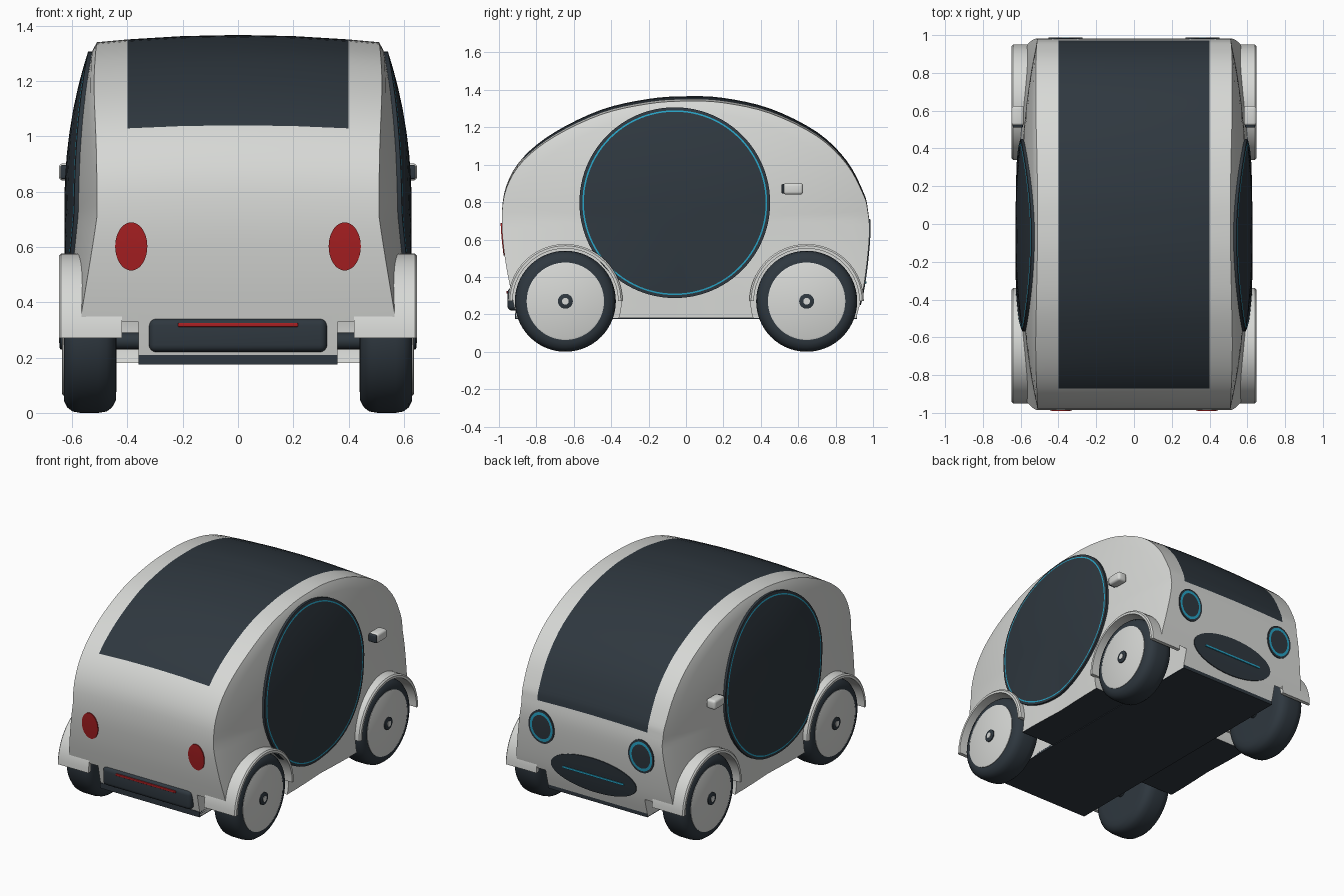
import bpy, bmesh, math
from mathutils import Vector

old = bpy.data.objects.get("Cube")
if old:
    bpy.data.objects.remove(old, do_unlink=True)


def material(name, rgb):
    m = bpy.data.materials.new(name)
    m.use_nodes = True
    m.diffuse_color = (*rgb, 1)
    m.node_tree.nodes["Principled BSDF"].inputs["Base Color"].default_value = (*rgb, 1)
    return m


WHITE = material("pale grey paint", (0.68, 0.69, 0.67))
DARK = material("dark slate", (0.028, 0.039, 0.05))
RED = material("red lamp", (0.4, 0.014, 0.016))
CYAN = material("cyan glow", (0.02, 0.36, 0.55))


def finish(name, bm, mats, angle=35):
    bmesh.ops.recalc_face_normals(bm, faces=bm.faces)
    me = bpy.data.meshes.new(name)
    bm.to_mesh(me)
    bm.free()
    for m in mats:
        me.materials.append(m)
    ob = bpy.data.objects.new(name, me)
    bpy.context.collection.objects.link(ob)
    bpy.ops.object.select_all(action='DESELECT')
    ob.select_set(True)
    bpy.context.view_layer.objects.active = ob
    bpy.ops.object.shade_smooth_by_angle(angle=math.radians(angle))
    return ob


def box(name, lo, hi, mat, bevel=0):
    bm = bmesh.new()
    bmesh.ops.create_cube(bm, size=1)
    for v in bm.verts:
        v.co = [(a + b) / 2 + c * (b - a) for a, b, c in zip(lo, hi, v.co)]
    if bevel:
        bmesh.ops.bevel(bm, geom=bm.edges[:], offset=bevel, segments=4,
                        profile=0.5, affect='EDGES')
    return finish(name, bm, [mat])


def bridge(bm, a, b, idx=0):
    # Quads between two closed rings of vertices
    n = len(a)
    for i in range(n):
        j = (i + 1) % n
        bm.faces.new((a[i], a[j], b[j], b[i])).material_index = idx


def lathe(name, pts, mat, side, y, z, n=56):
    # Spin (x, radius) points around the x axis
    bm = bmesh.new()
    rings = []
    for x, r in pts:
        rings.append([bm.verts.new((side * x, y + r * math.cos(k * math.tau / n),
                                    z + r * math.sin(k * math.tau / n))) for k in range(n)])
    for a, b in zip(rings, rings[1:]):
        bridge(bm, a, b)
    bm.faces.new(rings[0])
    bm.faces.new(rings[-1])
    return finish(name, bm, [mat])


def dish(name, radii, idx, mats, place, n=72):
    # Round plate following a surface; place(a, b, edge) maps it to space
    bm = bmesh.new()
    rings = [[bm.verts.new(place(r * math.cos(k * math.tau / n), r * math.sin(k * math.tau / n), False))
              for k in range(n)] for r in radii]
    r = radii[-1]
    rings.append([bm.verts.new(place(r * math.cos(k * math.tau / n), r * math.sin(k * math.tau / n), True))
                  for k in range(n)])
    bm.faces.new(rings[0]).material_index = idx[0]
    for k, (a, b) in enumerate(zip(rings, rings[1:])):
        bridge(bm, a, b, idx[min(k + 1, len(idx) - 1)])
    return finish(name, bm, mats)


# Side outline of the shell (y, z), smoothed
CTRL = [(-.905, .18), (-.935, .32), (-.97, .52), (-.985, .72), (-.96, .89), (-.87, 1.04),
        (-.7, 1.175), (-.45, 1.295), (-.2, 1.352), (0, 1.366), (.2, 1.357), (.45, 1.3),
        (.7, 1.175), (.86, 1.02), (.95, .85), (.971, .77), (.981, .66), (.97, .5),
        (.945, .32), (.91, .18)]
STEP = 4
WINDOW = range(5 * STEP, 15 * STEP)
pts = [Vector(p) for p in CTRL]
outline = []
for i in range(len(pts) - 1):
    p0, p1, p2, p3 = pts[max(i - 1, 0)], pts[i], pts[i + 1], pts[min(i + 2, len(pts) - 1)]
    for k in range(STEP):
        t = k / STEP
        outline.append(0.5 * (2 * p1 + (p2 - p0) * t + (2 * p0 - 5 * p1 + 4 * p2 - p3) * t * t
                              + (3 * p1 - p0 - 3 * p2 + p3) * t ** 3))
outline.append(pts[-1])
TOP = len(outline) - 1
outline += [pts[-1].lerp(pts[0], k / 14) for k in range(1, 14)]


def side_x(y, z):
    # Half width of the bulging flank
    e = abs(y / .985) ** 2.5 + (max(0, z - .72) / .645) ** 2.2
    low = min(1, max(0, (.72 - z) / .36))
    return .60 - .09 * min(1, e) + .05 * low * abs(y)


def end_y(z, sign):
    # Where the shell's end lies at a height
    for a, b in zip(outline[:TOP], outline[1:TOP + 1]):
        if a.y != b.y and a.y * sign <= z * sign <= b.y * sign or b.y * sign <= z * sign <= a.y * sign:
            if a.x * sign > .5:
                return a.x + (b.x - a.x) * (z - a.y) / (b.y - a.y)
    return sign * .93


# Shell: strips across the roof, then rings closing each flank
def crown(x, p):
    return Vector((x, p.x, p.y - .1 * x * x * max(0, (p.y - .3) / 1.06)))


bm = bmesh.new()
cols = []
for f in (-1, -.4, -.2, 0, .2, .4, 1):
    cols.append([bm.verts.new(crown(f * side_x(*p) if abs(f) == 1 else f, p)) for p in outline])
N = len(outline)
for c in range(len(cols) - 1):
    for i in range(N):
        j = (i + 1) % N
        face = bm.faces.new((cols[c][i], cols[c][j], cols[c + 1][j], cols[c + 1][i]))
        if i >= TOP or (i in WINDOW and 0 < c < 5):
            face.material_index = 1
for sign, rim in ((-1, cols[0]), (1, cols[-1])):
    prev = rim
    for s in (.96, .91, .85, .77, .68, .56, .42, .25, .1):
        ring = []
        for v in rim:
            y, z = v.co.y * s, .65 + (v.co.z - .65) * s
            ring.append(bm.verts.new((sign * side_x(y, z), y, z)))
        bridge(bm, prev, ring)
        prev = ring
    bm.faces.new(prev)
body = finish("body_shell", bm, [WHITE, DARK])

# Wheel wells
WY, WZ = .645, .27
for sx in (-1, 1):
    for sy in (-1, 1):
        cutter = lathe("well_cutter", [(.36, .298), (.9, .298)], WHITE, sx, sy * WY, WZ)
        cutter.hide_render = True
        mod = body.modifiers.new("well", 'BOOLEAN')
        mod.operation, mod.solver, mod.object = 'DIFFERENCE', 'EXACT', cutter
        bpy.context.view_layer.objects.active = body
        bpy.ops.object.modifier_apply(modifier=mod.name)
        bpy.data.objects.remove(cutter, do_unlink=True)
bpy.ops.object.select_all(action='DESELECT')
body.select_set(True)
bpy.ops.object.shade_smooth_by_angle(angle=math.radians(35))

# Floor and axles
box("floor_pan", (-.36, -.915, .175), (.36, .915, .21), DARK)
for sy, end in ((-1, "front"), (1, "back")):
    lathe(end + "_axle", [(-.46, .03), (.46, .03)], DARK, 1, sy * WY, .26, 20)

for sx, sname in ((1, "left"), (-1, "right")):
    for sy, end in ((-1, "front"), (1, "back")):
        tag, y = f"{end}_{sname}_", sy * WY
        # Wheels
        lathe(tag + "tire", [(.44, .19), (.442, .225), (.455, .25), (.475, .265), (.505, .27), (.57, .27),
                             (.598, .265), (.618, .25), (.63, .225), (.63, .2)], DARK, sx, y, WZ)
        lathe(tag + "wheel_cover", [(.6, .207), (.633, .207), (.636, .2)], WHITE, sx, y, WZ)
        lathe(tag + "hub", [(.62, .04), (.642, .04), (.645, .034)], DARK, sx, y, WZ, 24)
        lathe(tag + "hub_cap", [(.63, .018), (.648, .018)], WHITE, sx, y, WZ, 20)
        # Fender arch
        bm = bmesh.new()
        prev = None
        for k in range(33):
            a = math.pi * k / 32
            ring = [bm.verts.new((sx * x, y + r * math.cos(a), WZ + r * math.sin(a)))
                    for x, r in ((.42, .282), (.648, .282), (.648, .297), (.64, .306), (.42, .306))]
            if prev:
                bridge(bm, prev, ring)
            else:
                bm.faces.new(ring)
            prev = ring
        bm.faces.new(prev)
        finish(tag + "fender", bm, [WHITE])

    # Round door with a glowing ring
    def door_point(a, b, edge, sx=sx):
        y, z = a - .06, b + .797
        lift = -.02 if edge else .028 - .013 * (a * a + b * b) / .26
        return (sx * (side_x(y, z) + lift), y, z)

    dish(sname + "_door", (.06, .14, .22, .3, .38, .44, .486, .494, .51),
         (0,) * 7 + (1, 0, 0), [DARK, CYAN], door_point, 96)

    # Side mirror
    xs = sorted((sx * .582, sx * .648))
    box(sname + "_mirror", (xs[0], .52, .84), (xs[1], .626, .902), WHITE, .016)
    box(sname + "_mirror_glass", (xs[0] + .006, .511, .846), (xs[1] - .006, .53, .896), DARK, .006)

    # Lamps at both ends
    def lamp(cx, cz, rx, rz, sign, lift=.006):
        return lambda a, b, edge: (cx + a * rx, end_y(cz + b * rz, sign) + sign * (-.02 if edge else lift),
                                   cz + b * rz)

    dish(sname + "_red_lamp", (.3, .7, 1), (0,), [RED], lamp(sx * .386, .602, .058, .087, -1))
    dish(sname + "_round_lamp", (.35, .72, .88, 1), (0, 0, 1, 0, 0), [DARK, CYAN],
         lamp(sx * .362, .6, .093, .11, 1))

# Oval grille with light strip
dish("oval_grille", (.15, .4, .6, .8, 1), (0,), [DARK], lamp(0, .37, .31, .12, 1))
yb = end_y(.37, 1)
box("grille_light_strip", (-.22, yb - .01, .364), (.22, yb + .011, .376), CYAN)

# Bumper with red strip
box("bumper", (-.322, -.955, .22), (.322, -.88, .342), DARK, .026)
box("bumper_red_strip", (-.217, -.96, .311), (.217, -.94, .325), RED, .003)
